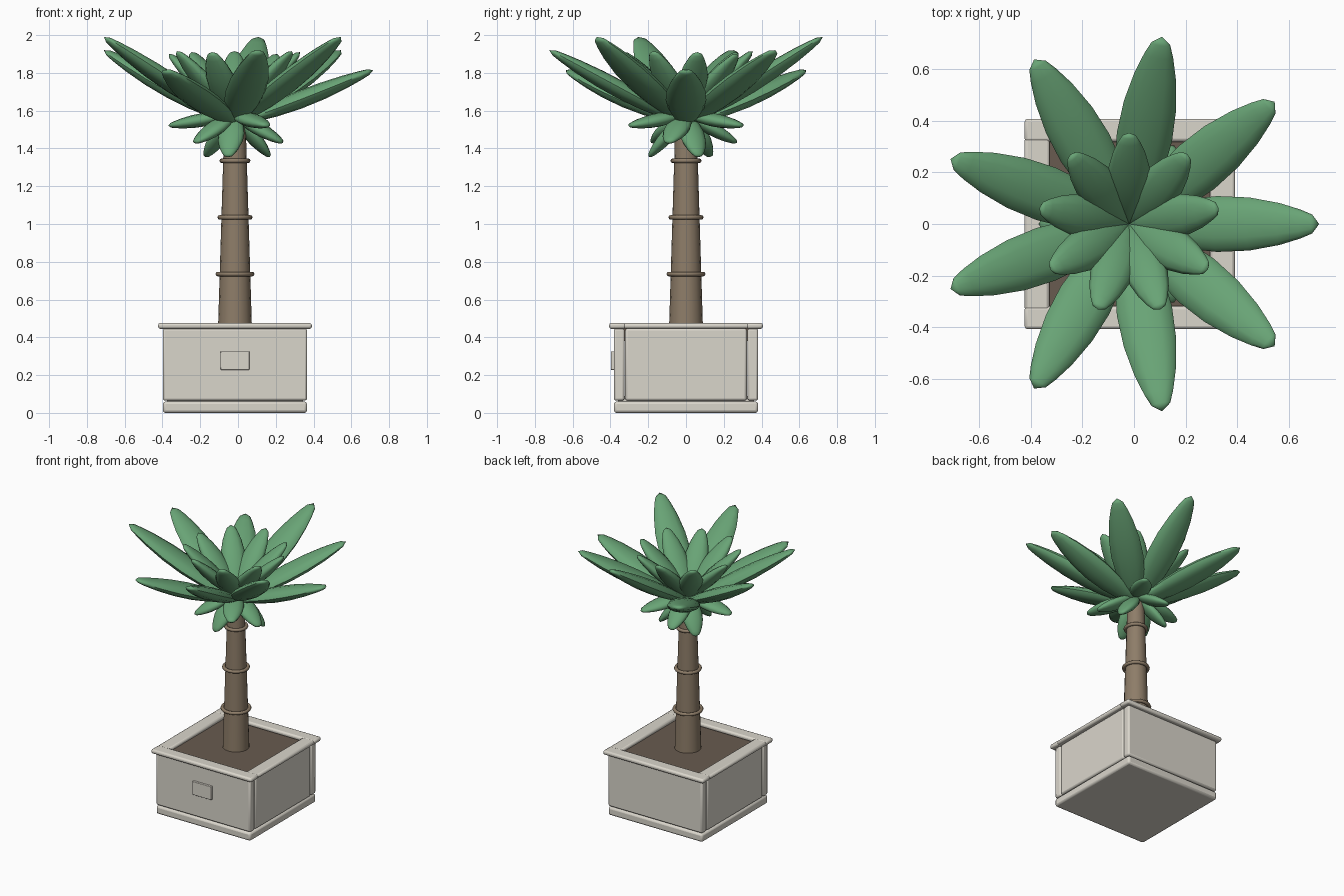
import bpy, bmesh, math
from mathutils import Vector, Matrix

if "Cube" in bpy.data.objects:
    bpy.data.objects.remove(bpy.data.objects["Cube"])

CX = -0.016  # trunk and planter axis


def material(name, rgb):
    m = bpy.data.materials.new(name)
    m.diffuse_color = (*rgb, 1)
    m.use_nodes = True
    m.node_tree.nodes["Principled BSDF"].inputs["Base Color"].default_value = m.diffuse_color
    return m


STONE = material("stone", (0.70, 0.67, 0.60))
BARK = material("bark", (0.27, 0.205, 0.14))
EARTH = material("earth", (0.14, 0.105, 0.08))
GREEN = material("leaf_green", (0.14, 0.37, 0.18))


def finish(ob, name, mat, angle=35):
    ob.name = name
    ob.data.materials.append(mat)
    bpy.ops.object.select_all(action='DESELECT')
    ob.select_set(True)
    bpy.context.view_layer.objects.active = ob
    bpy.ops.object.shade_smooth_by_angle(angle=math.radians(angle))
    return ob


def box(name, x, y, z, mat=STONE, bevel=0.012):
    """Bevelled box from (min, max) ranges, x measured from the axis."""
    bpy.ops.mesh.primitive_cube_add(size=1)
    ob = bpy.context.object
    size = [b - a for a, b in (x, y, z)]
    mid = [(a + b) / 2 for a, b in (x, y, z)]
    ob.data.transform(Matrix.Translation((mid[0] + CX, mid[1], mid[2])) @ Matrix.Diagonal((*size, 1)))
    if bevel:
        mod = ob.modifiers.new("bevel", 'BEVEL')
        mod.width, mod.segments = bevel, 2
    return finish(ob, name, mat)


# Planter: plinth, four walls, rim bars, plaque, soil
box("plinth", (-0.382, 0.382), (-0.382, 0.382), (0.0, 0.06), bevel=0.014)
box("planter_floor", (-0.36, 0.36), (-0.36, 0.36), (0.05, 0.09), bevel=0)
for s, n in ((-1, "front"), (1, "back")):
    box(n + "_wall", (-0.382, 0.382), sorted((s * 0.325, s * 0.382)), (0.065, 0.447))
    box(n + "_rim", (-0.407, 0.407), sorted((s * 0.318, s * 0.407)), (0.445, 0.476))
for s, n in ((-1, "left"), (1, "right")):
    box(n + "_wall", sorted((s * 0.325, s * 0.382)), (-0.322, 0.322), (0.065, 0.447))
    box(n + "_rim", sorted((s * 0.31, s * 0.407)), (-0.335, 0.335), (0.446, 0.475))
box("plaque", (-0.077, 0.077), (-0.398, -0.375), (0.228, 0.326), bevel=0.003)
box("soil", (-0.33, 0.33), (-0.33, 0.33), (0.38, 0.45), EARTH, bevel=0)

# Tapered trunk with three rings
bpy.ops.mesh.primitive_cone_add(vertices=16, radius1=0.09, radius2=0.056, depth=1.11,
                                location=(CX, 0, 0.995))
finish(bpy.context.object, "trunk", BARK, 30)
for z, r in ((0.735, 0.091), (1.035, 0.081), (1.335, 0.07)):
    bpy.ops.mesh.primitive_torus_add(major_segments=24, minor_segments=8, major_radius=r,
                                     minor_radius=0.012, location=(CX, 0, z))
    finish(bpy.context.object, "trunk_ring", BARK, 60)

# Leaf outline: fraction along the leaf, fraction of full width
OUTLINE = [(0.04, 0.32), (0.15, 0.62), (0.30, 0.88), (0.46, 1.0), (0.63, 0.95),
           (0.79, 0.75), (0.90, 0.52), (0.963, 0.34)]


def leaf(name, angle, reach, z0, z1, half_w, half_t, sag, sides=12):
    """Lens-shaped leaf from the axis at z0 to a tip at z1, its middle sagging a little."""
    a = math.radians(angle)
    base = Vector((CX - 0.003, 0, z0))
    along = Vector((math.cos(a) * reach, math.sin(a) * reach, z1 - z0))
    side = Vector((-math.sin(a), math.cos(a), 0))
    up = along.cross(side).normalized()
    bm = bmesh.new()
    rings = []
    for t, w in OUTLINE:
        mid = base + along * t - up * (sag * math.sin(math.pi * t))
        ring = []
        for k in range(sides):
            q = 2 * math.pi * k / sides
            ring.append(bm.verts.new(mid + side * (half_w * w * math.cos(q))
                                     + up * (half_t * w * math.sin(q))))
        rings.append(ring)
    for r, s in zip(rings, rings[1:]):
        for k in range(sides):
            j = (k + 1) % sides
            bm.faces.new((r[k], r[j], s[j], s[k]))
    root, tip = bm.verts.new(base), bm.verts.new(base + along)
    for k in range(sides):
        j = (k + 1) % sides
        bm.faces.new((root, rings[0][j], rings[0][k]))
        bm.faces.new((tip, rings[-1][k], rings[-1][j]))
    bmesh.ops.recalc_face_normals(bm, faces=bm.faces)
    me = bpy.data.meshes.new(name)
    bm.to_mesh(me)
    bm.free()
    ob = bpy.data.objects.new(name, me)
    bpy.context.collection.objects.link(ob)
    finish(ob, name, GREEN, 60)


# Crown: nine leaves per tier, heights varying in threes
for i in range(9):
    leaf("outer_leaf", 40 * i, 0.735, 1.53, (1.815, 1.92, 1.99)[i % 3], 0.108, 0.047, 0.006)
    leaf("inner_leaf", 10 + 40 * i, 0.352, 1.56, (1.91, 1.90, 1.915)[i % 3], 0.083, 0.042, 0.0)
    reach, z = ((0.20, 1.355), (0.35, 1.52), (0.275, 1.43))[i % 3]
    leaf("drooping_leaf", 20 + 40 * i, reach, 1.58, z, 0.07, 0.036, 0.0)
